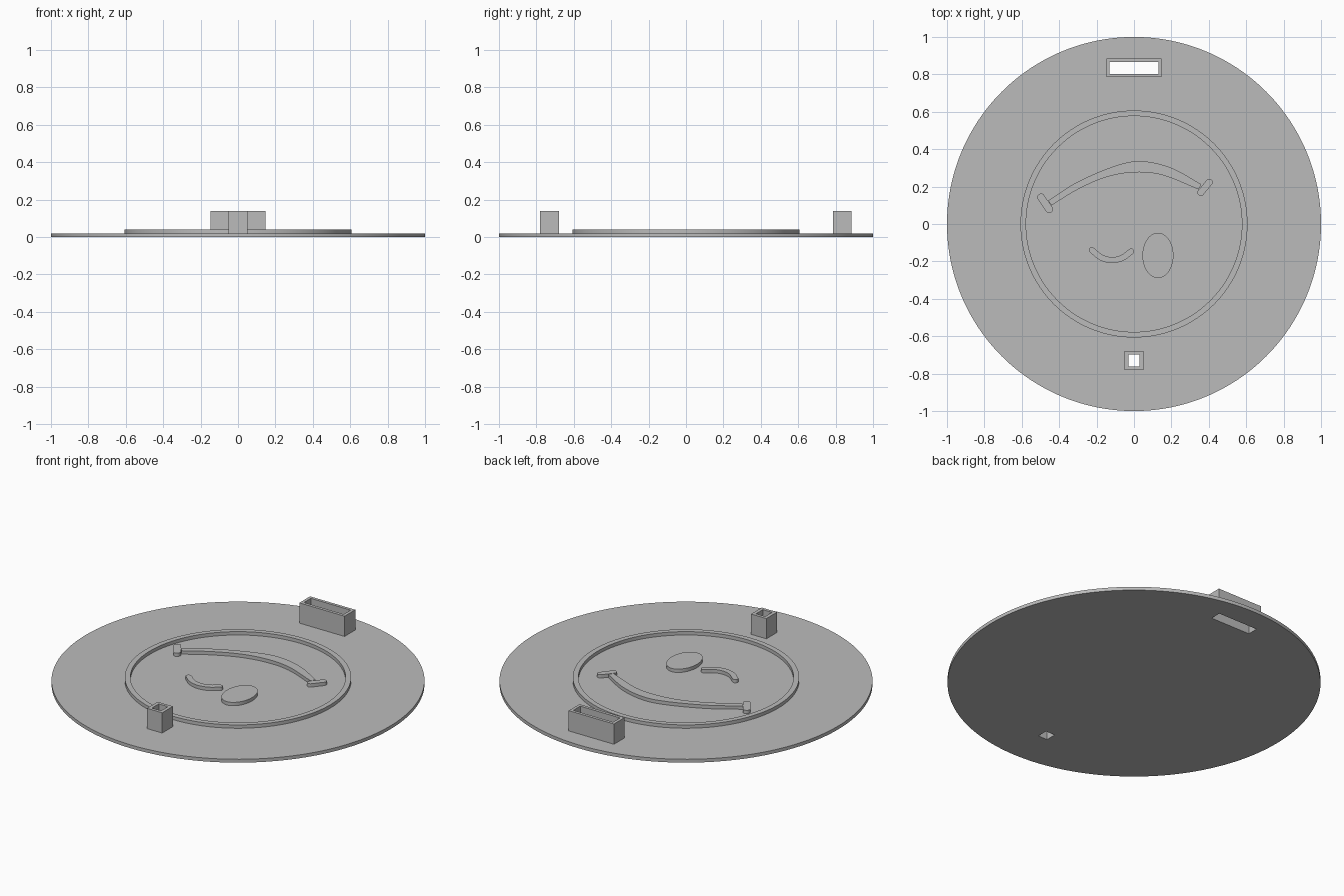
import bpy
import bmesh
import math
from mathutils import Vector

if "Cube" in bpy.data.objects:
    bpy.data.objects.remove(bpy.data.objects["Cube"], do_unlink=True)

grey = bpy.data.materials.new("plain grey")
grey.use_nodes = True
GREY = (0.5, 0.5, 0.5, 1)
grey.diffuse_color = GREY
grey.node_tree.nodes["Principled BSDF"].inputs["Base Color"].default_value = GREY

BASE, RELIEF, TUBE = 0.02, 0.04, 0.14


def ellipse(cx, cy, rx, ry, n=128):
    return [(cx + rx * math.cos(math.tau * i / n), cy + ry * math.sin(math.tau * i / n))
            for i in range(n)]


def rectangle(cy, hx, hy):
    return [(-hx, cy - hy), (hx, cy - hy), (hx, cy + hy), (-hx, cy + hy)]


def smooth_path(points, steps=6):
    """Catmull-Rom path through the given points."""
    p = [Vector(q) for q in points]
    p = [2 * p[0] - p[1]] + p + [2 * p[-1] - p[-2]]
    path = []
    for a, b, c, d in zip(p, p[1:], p[2:], p[3:]):
        for i in range(steps):
            t = i / steps
            path.append(b + (c - a) * t / 2 + (2 * a - 5 * b + 4 * c - d) * t**2 / 2
                        + (3 * b - a - 3 * c + d) * t**3 / 2)
    return path + [p[-2]]


def stroke(path, r, n=10):
    """Outline of a line of radius r with round ends."""
    path = [Vector(q) for q in path]
    outline = []
    for line in (path, path[::-1]):
        for i, q in enumerate(line):
            d = (line[min(i + 1, len(line) - 1)] - line[max(i - 1, 0)]).normalized()
            side = Vector((d.y, -d.x)) * r
            if i < len(line) - 1:
                if i:
                    outline.append(q + side)
            else:
                for k in range(n + 1):
                    a = math.pi * k / n
                    outline.append(q + side * math.cos(a) + d * r * math.sin(a))
    return outline


def plate(name, outlines, z0, z1):
    """Extrude filled outlines; inner outlines become holes."""
    curve = bpy.data.curves.new(name, "CURVE")
    curve.dimensions = "2D"
    curve.fill_mode = "BOTH"
    curve.extrude = (z1 - z0) / 2
    for outline in outlines:
        spline = curve.splines.new("POLY")
        spline.points.add(len(outline) - 1)
        for point, (x, y) in zip(spline.points, outline):
            point.co = (x, y, 0, 1)
        spline.use_cyclic_u = True
    obj = bpy.data.objects.new(name, curve)
    obj.location.z = (z0 + z1) / 2
    bpy.context.collection.objects.link(obj)
    bpy.ops.object.select_all(action="DESELECT")
    obj.select_set(True)
    bpy.context.view_layer.objects.active = obj
    bpy.ops.object.convert(target="MESH")
    obj = bpy.context.view_layer.objects.active
    bm = bmesh.new()
    bm.from_mesh(obj.data)
    bmesh.ops.remove_doubles(bm, verts=bm.verts, dist=1e-5)
    bmesh.ops.recalc_face_normals(bm, faces=bm.faces)
    bm.to_mesh(obj.data)
    bm.free()
    obj.data.materials.clear()
    obj.data.materials.append(grey)
    bpy.ops.object.shade_smooth_by_angle(angle=math.radians(30))


# Base disc with two slots, and the rectangular tubes standing on them
wide_hole = rectangle(0.835, 0.13, 0.032)
small_hole = rectangle(-0.73, 0.03, 0.032)
plate("base_disc", [ellipse(0, 0, 1, 1, 192), wide_hole, small_hole], 0, BASE)
plate("wide_tube", [rectangle(0.835, 0.148, 0.05), wide_hole], BASE, TUBE)
plate("small_tube", [rectangle(-0.73, 0.05, 0.05), small_hole], BASE, TUBE)

# Raised face outline
plate("face_ring", [ellipse(0, 0, 0.607, 0.607), ellipse(0, 0, 0.577, 0.577)], BASE, RELIEF)

# Eyes
plate("open_eye", [ellipse(0.128, -0.168, 0.083, 0.121, 64)], BASE, RELIEF)
wink = smooth_path([(-0.225, -0.14), (-0.175, -0.179), (-0.12, -0.193),
                    (-0.065, -0.182), (-0.015, -0.147)])
plate("winking_eye", [stroke(wink, 0.016)], BASE, RELIEF)

# Mouth crescent and its end strokes
upper = smooth_path([(-0.46, 0.125), (-0.3, 0.226), (-0.1, 0.311),
                     (0.04, 0.336), (0.2, 0.3), (0.36, 0.212)])
lower = smooth_path([(-0.44, 0.1), (-0.3, 0.185), (-0.15, 0.25),
                     (0, 0.276), (0.15, 0.262), (0.345, 0.185)])
plate("mouth", [upper + lower[::-1]], BASE, RELIEF)
plate("mouth_end_right", [stroke([(-0.497, 0.143), (-0.453, 0.078)], 0.02)], BASE, RELIEF)
plate("mouth_end_left", [stroke([(0.403, 0.224), (0.357, 0.168)], 0.018)], BASE, RELIEF)
